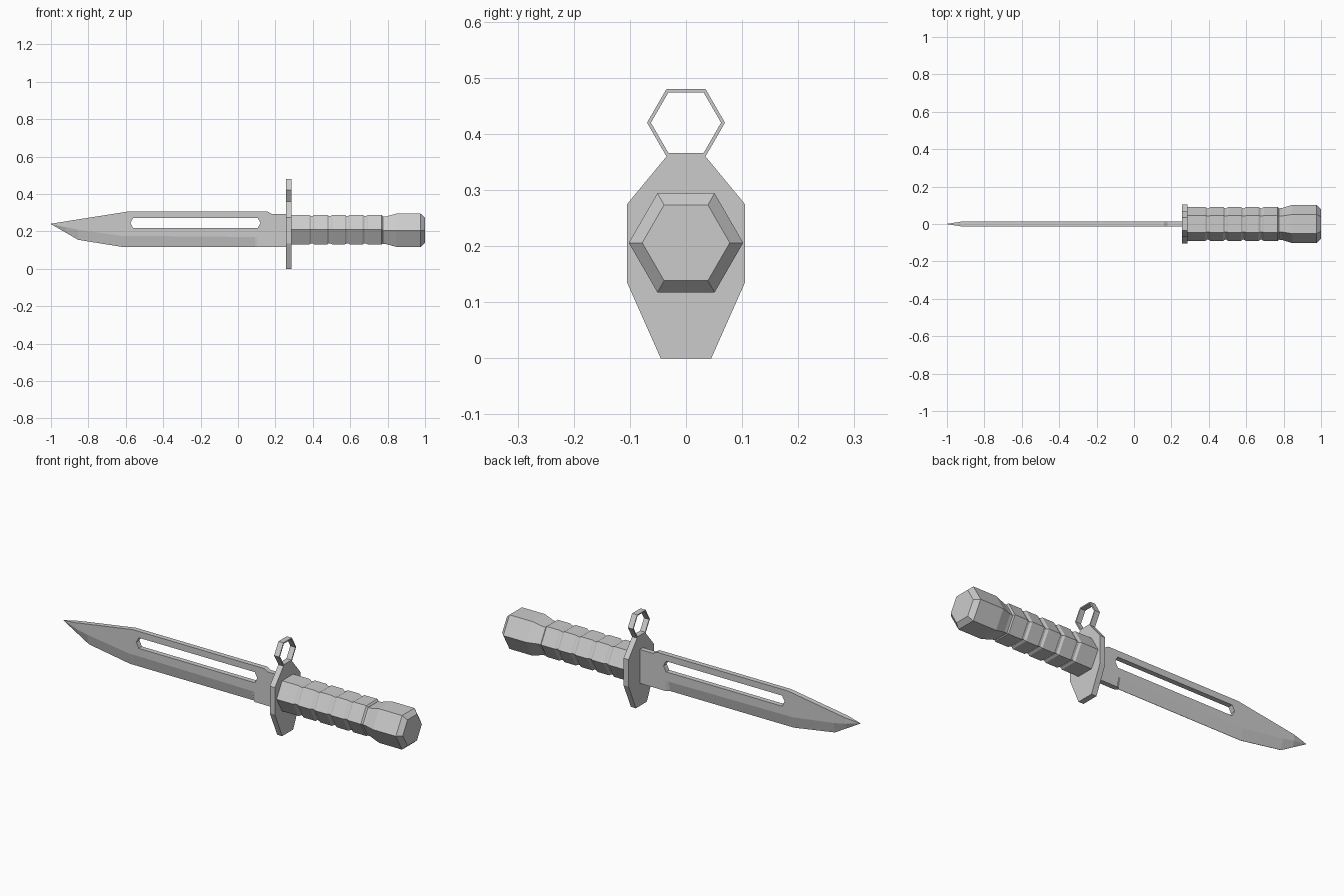
import bpy, bmesh, math

cube = bpy.data.objects.get("Cube")
if cube:
    bpy.data.objects.remove(cube, do_unlink=True)

steel = bpy.data.materials.new("steel grey")
steel.use_nodes = True
GREY = (0.6, 0.6, 0.6, 1)
steel.diffuse_color = GREY
steel.node_tree.nodes["Principled BSDF"].inputs["Base Color"].default_value = GREY


def loft(name, rings, closed=False):
    """Join equal-length point rings; cap both ends, or close into a loop."""
    bm = bmesh.new()
    rows = [[bm.verts.new(p) for p in ring] for ring in rings]
    pairs = list(zip(rows, rows[1:]))
    if closed:
        pairs.append((rows[-1], rows[0]))
    else:
        bm.faces.new(rows[0])
        bm.faces.new(rows[-1])
    n = len(rows[0])
    for a, b in pairs:
        for i in range(n):
            j = (i + 1) % n
            bm.faces.new((a[i], a[j], b[j], b[i]))
    bmesh.ops.recalc_face_normals(bm, faces=bm.faces[:])
    mesh = bpy.data.meshes.new(name)
    bm.to_mesh(mesh)
    bm.free()
    mesh.materials.append(steel)
    obj = bpy.data.objects.new(name, mesh)
    bpy.context.collection.objects.link(obj)
    return obj


def hexagon(x, r, z):
    return [(x, r * math.cos(math.radians(a)), z + r * math.sin(math.radians(a)))
            for a in range(0, 360, 60)]


# Blade: x, spine z, bevel z, edge z, half thickness, half thickness at the edge
T, E = 0.013, 0.0008
stations = [
    (-1.0, 0.241, 0.240, 0.239, 0.0008, E),
    (-0.92, 0.2538, 0.222, 0.193, T, E),
    (-0.855, 0.2642, 0.209, 0.155, T, E),
    (-0.62, 0.301, 0.176, 0.117, T, E),
    (-0.595, 0.305, 0.176, 0.117, T, E),
    (0.09, 0.305, 0.170, 0.117, T, E),
    (0.105, 0.305, 0.170, 0.117, T, T),
    (0.16, 0.305, 0.170, 0.117, T, T),
    (0.18, 0.293, 0.170, 0.117, T, T),
    (0.26, 0.293, 0.170, 0.117, T, T),
]
blade = loft("blade", [
    [(x, -t, top), (x, -t, mid), (x, -e, low), (x, e, low), (x, t, mid), (x, t, top)]
    for x, top, mid, low, t, e in stations])

# Long slot through the blade
slot = [(-0.575, 0.245), (-0.56, 0.272), (0.105, 0.272),
        (0.12, 0.245), (0.105, 0.217), (-0.56, 0.217)]
cutter = loft("slot_cutter", [[(x, y, z) for x, z in slot] for y in (-0.1, 0.1)])
cutter.hide_render = True
cut = blade.modifiers.new("slot", "BOOLEAN")
cut.operation = "DIFFERENCE"
cut.solver = "EXACT"
cut.object = cutter
bpy.context.view_layer.objects.active = blade
bpy.ops.object.modifier_apply(modifier=cut.name)
bpy.data.objects.remove(cutter, do_unlink=True)

# Guard plate
X0, X1 = 0.256, 0.285
half = [(0.045, 0.0), (0.105, 0.135), (0.105, 0.275), (0.033, 0.362)]
outline = half + [(-y, z) for y, z in reversed(half)]
loft("guard", [[(x, y, z) for y, z in outline] for x in (X0, X1)])

# Muzzle ring on top of the guard
outer = [hexagon(x, 0.0695, 0.42) for x in (X0, X1)]
inner = [hexagon(x, 0.0625, 0.42) for x in (X1, X0)]
loft("guard_ring", outer + inner, closed=True)

# Grip with shallow grooves
R, ZC = 0.091, 0.209
sections = [(0.28, R)]
for x in (0.395, 0.49, 0.585, 0.68):
    sections += [(x - 0.014, R), (x - 0.004, R - 0.007), (x + 0.004, R - 0.007), (x + 0.014, R)]
sections += [(0.768, R), (0.776, R - 0.009)]
loft("grip", [hexagon(x, r, ZC) for x, r in sections])

# Flared pommel with a chamfered end
loft("pommel", [hexagon(x, r, 0.206) for x, r in
                ((0.774, 0.084), (0.79, 0.085), (0.845, 0.102), (0.977, 0.102), (1.0, 0.078))])
